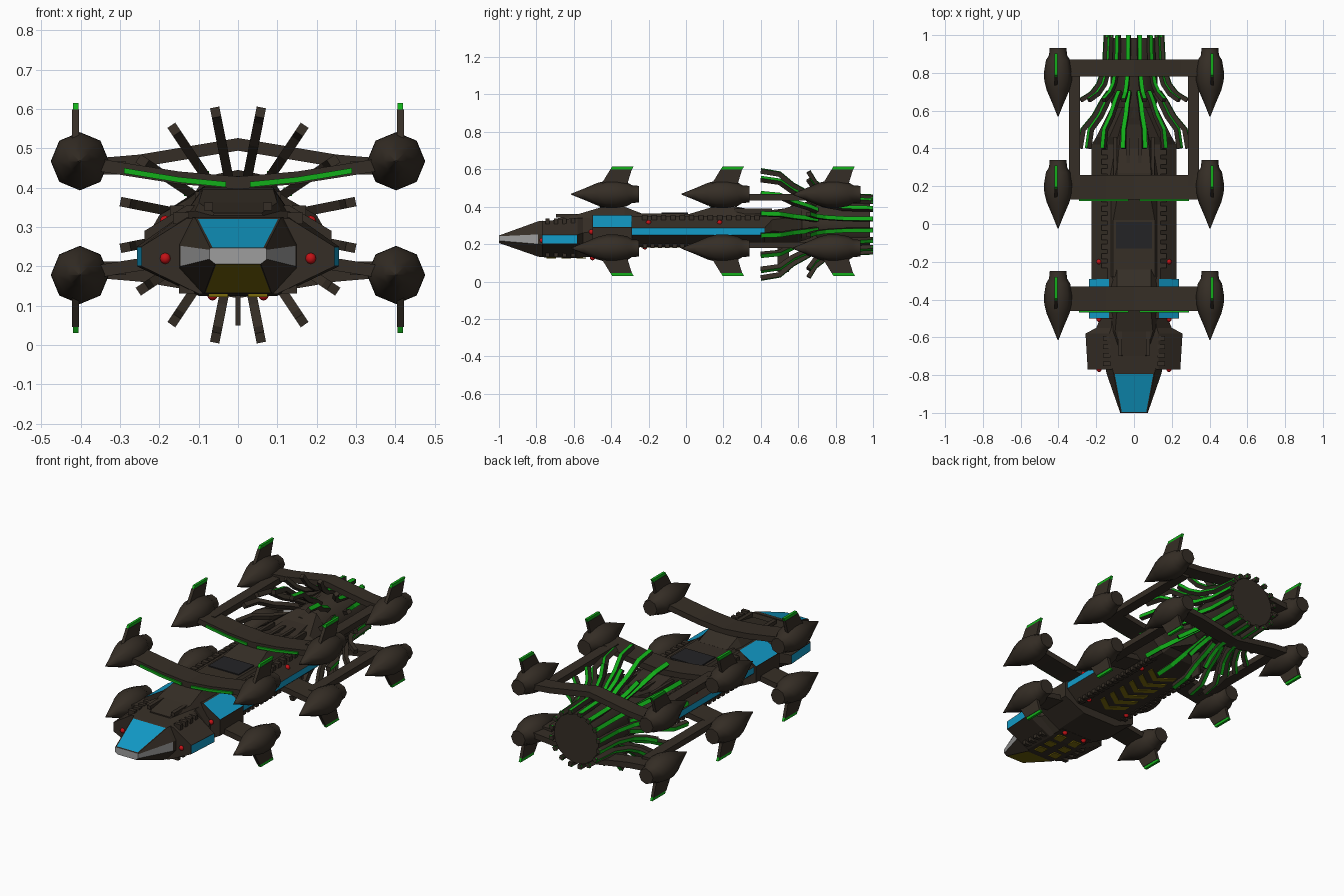
import bpy, bmesh, math
from mathutils import Vector

if "Cube" in bpy.data.objects:
    bpy.data.objects.remove(bpy.data.objects["Cube"])

def material(name, rgb):
    m = bpy.data.materials.new(name)
    m.diffuse_color = (*rgb, 1)
    m.use_nodes = True
    m.node_tree.nodes["Principled BSDF"].inputs["Base Color"].default_value = m.diffuse_color
    return m

BROWN = material("dark_brown", (0.036, 0.027, 0.019))
BLUE = material("window_blue", (0.006, 0.33, 0.58))
GREEN = material("glow_green", (0.006, 0.43, 0.010))
YELLOW = material("marking_yellow", (0.20, 0.15, 0.004))
RED = material("beacon_red", (0.55, 0.006, 0.008))
GREY = material("nose_grey", (0.34, 0.34, 0.34))
DARK = material("hatch_dark", (0.017, 0.017, 0.019))
MID = 0.645   # twice the height of the plane the pods mirror about
CZ = 0.305    # height of the engine axis

def finish(name, bm, mats, smooth=None):
    bmesh.ops.recalc_face_normals(bm, faces=bm.faces)
    me = bpy.data.meshes.new(name)
    bm.to_mesh(me)
    bm.free()
    for m in mats:
        me.materials.append(m)
    if smooth:
        me.shade_smooth()
        me.set_sharp_from_angle(angle=math.radians(smooth))
    ob = bpy.data.objects.new(name, me)
    bpy.context.collection.objects.link(ob)
    return ob

def loft_rings(bm, rings):
    """Skin rings of points; returns side faces as rows, then start and end caps."""
    vs = [[bm.verts.new(p) for p in r] for r in rings]
    n = len(vs[0])
    rows = [[bm.faces.new((a[i], a[(i + 1) % n], b[(i + 1) % n], b[i])) for i in range(n)]
            for a, b in zip(vs, vs[1:])]
    return rows, bm.faces.new(vs[0]), bm.faces.new(vs[-1])

def hull(name, sections, mats=(BROWN,), paint={}, front=0):
    """Loft of mirrored half sections; paint maps (segment, edge) to (material, inset)."""
    bm = bmesh.new()
    rings = [[(x, y, z) for x, z in half] + [(-x, y, z) for x, z in reversed(half)]
             for y, half in sections]
    rows, cap, _ = loft_rings(bm, rings)
    cap.material_index = front
    bmesh.ops.recalc_face_normals(bm, faces=bm.faces)
    for (seg, edge), (mat, inset) in paint.items():
        f = rows[seg][edge]
        if inset:
            bmesh.ops.inset_individual(bm, faces=[f], thickness=inset)
        f.material_index = mat
    return finish(name, bm, mats)

def boxes(name, items, mat):
    """Several boxes in one object, each (centre, size)."""
    bm = bmesh.new()
    for c, s in items:
        vs = bmesh.ops.create_cube(bm, size=1)["verts"]
        for v in vs:
            v.co = Vector(c) + Vector([v.co[i] * s[i] for i in range(3)])
    return finish(name, bm, (mat,))

def prism(bm, pts, offset):
    """Extrude a polygon by an offset vector."""
    loft_rings(bm, [pts, [Vector(p) + Vector(offset) for p in pts]])

# nose with windscreen, grey band and yellow chin
hull("nose", [
    (-1.0, [(.070, .246), (.073, .242), (.073, .218), (.058, .206)]),
    (-.79, [(.108, .322), (.146, .252), (.146, .200), (.085, .133)]),
    (-.765, [(.115, .325), (.150, .255), (.150, .195), (.090, .130)])],
    (BROWN, BLUE, GREY, YELLOW),
    {(0, 7): (1, .008), (0, 3): (3, .004), (0, 1): (2, 0), (0, 5): (2, 0)}, front=2)

# head block with side windows
hull("head", [
    (-.77, [(.13, .322), (.245, .250), (.245, .200), (.10, .130)]),
    (-.58, [(.13, .340), (.257, .250), (.257, .200), (.10, .125)]),
    (-.55, [(.12, .340), (.200, .260), (.200, .200), (.10, .130)]),
    (-.48, [(.12, .340), (.170, .270), (.170, .200), (.10, .130)])],
    (BROWN, BLUE), {(0, 1): (1, .003), (0, 5): (1, .003)})

# bridge block with big sloped windows
hull("bridge_block", [
    (-.50, [(.13, .355), (.238, .290), (.238, .200), (.11, .130)]),
    (-.29, [(.13, .355), (.238, .290), (.238, .200), (.11, .140)])],
    (BROWN, BLUE), {(0, 0): (1, .003), (0, 6): (1, .003)})

# long main body with blue side stripes, tapering into the engine
hull("main_body", [
    (-.29, [(.14, .350), (.225, .286), (.225, .250), (.15, .185)]),
    (.42, [(.14, .350), (.225, .286), (.225, .250), (.15, .185)]),
    (.46, [(.13, .370), (.200, .330), (.200, .270), (.13, .210)]),
    (.62, [(.06, .420), (.120, .350), (.120, .260), (.06, .190)])],
    (BROWN, BLUE), {(0, 1): (1, 0), (0, 5): (1, 0)})

# raised spine, wing pedestals and hood
hull("hood", [(-.70, [(.06, .335), (.07, .32)]), (-.57, [(.10, .362), (.12, .32)]),
              (-.46, [(.09, .395), (.13, .34)]), (-.33, [(.09, .400), (.13, .34)]),
              (-.24, [(.09, .365), (.12, .34)])])
hull("spine", [(-.28, [(.11, .365), (.13, .34)]), (.02, [(.11, .362), (.13, .34)]),
               (.13, [(.09, .395), (.13, .34)]), (.27, [(.09, .400), (.13, .34)]),
               (.40, [(.08, .375), (.11, .34)]), (.60, [(.06, .400), (.08, .34)])])
boxes("roof_hatch", [((0, -.06, .365), (.19, .14, .008))], DARK)
boxes("hood_ribs", [((s * .075, -.63, .352), (.022, .13, .02)) for s in (-1, 1)], BROWN)
boxes("spine_rails", [((s * x, .36, .375), (.018, .2, .03)) for s in (-1, 1) for x in (.03, .1)], BROWN)

# small blocks along the hull edges
teeth = []
for s in (-1, 1):
    teeth += [((s * .145, -.74 + i * .045, .322), (.04, .022, .03)) for i in range(4)]
    teeth += [((s * .155, -.22 + i * .05, .342), (.035, .028, .025)) for i in range(13)]
    teeth += [((s * .150, -.26 + i * .04, .190), (.035, .022, .022)) for i in range(16)]
    teeth += [((s * .130, -.74 + i * .045, .143), (.04, .022, .025)) for i in range(4)]
boxes("edge_blocks", teeth, BROWN)

# yellow chevrons and patches on the underside
bm = bmesh.new()
for i in range(6):
    y = -.24 + i * .08
    for s in (-1, 1):
        prism(bm, [(0, y, .185), (s * .085, y + .06, .185), (s * .085, y + .095, .185),
                   (0, y + .035, .185)], (0, 0, -.004))
finish("belly_chevrons", bm, (YELLOW,))
boxes("chin_patches", [((s * .05, y, .126), (.05, .05, .007))
                       for s in (-1, 1) for y in (-.72, -.64, -.56)], YELLOW)
boxes("belly_antenna", [((0, .52, .12), (.012, .06, .14))], BROWN)

# red beacons
bm = bmesh.new()
for x, y, z in [(.185, -.77, .22), (.185, -.505, .265), (.185, -.20, .315), (.185, .18, .315),
                (.065, -.50, .127), (.13, -.22, .185), (.13, .22, .185)]:
    for s in (-1, 1):
        vs = bmesh.ops.create_uvsphere(bm, u_segments=10, v_segments=6, radius=.014)["verts"]
        bmesh.ops.translate(bm, verts=vs, vec=(s * x, y, z))
finish("beacons", bm, (RED,), 50)

def revolve(name, profile, sides, x, y0, z, smooth):
    """Surface of revolution about a line parallel to y; profile is (y, radius)."""
    bm = bmesh.new()
    loft_rings(bm, [[(x + r * math.sin(a), y0 + y, z + r * math.cos(a))
                     for a in (math.tau * i / sides for i in range(sides))] for y, r in profile])
    return finish(name, bm, (BROWN,), smooth)

# engine core
revolve("engine_core", [(.56, .10), (.66, .125), (.82, .125), (.9, .14), (.985, .14)], 16, 0, 0, CZ, 30)

# two tiers of sixteen claws, green along the outside
def claws(name, path, half_w, depth):
    bm = bmesh.new()
    for k in range(16):
        a = math.tau * (k + .5) / 16
        out, side = Vector((math.sin(a), 0, math.cos(a))), Vector((math.cos(a), 0, -math.sin(a)))
        rings = []
        for i, (y, r) in enumerate(path):
            p, q = path[max(i - 1, 0)], path[min(i + 1, len(path) - 1)]
            t = Vector((q[0] - p[0], q[1] - p[1])).normalized()
            n = out * t.x - Vector((0, 1, 0)) * t.y
            c = out * r + Vector((0, y, CZ))
            rings.append([c + side * w + n * d for w, d in
                          ((-half_w, depth / 2), (half_w, depth / 2),
                           (half_w, -depth / 2), (-half_w, -depth / 2))])
        rows, _, tail = loft_rings(bm, rings)
        for row in rows:
            row[0].material_index = 1
    finish(name, bm, (BROWN, GREEN))

claws("front_claws", [(.40, .292), (.50, .275), (.57, .215), (.65, .17), (.70, .135)], .012, .026)
claws("rear_claws", [(.655, .288), (.69, .23), (.74, .19), (.84, .158), (1.0, .150)], .011, .024)
boxes("claw_tail_glow", [((.152 * math.sin(a), .995, CZ + .152 * math.cos(a)), (.022, .009, .022))
                         for a in (math.tau * (k + .5) / 16 for k in range(16))], GREEN)

# cross struts above, mirrored below
def strut(name, path, y0, y1, thick, mat, flip=False):
    pts = [(-x, z) for x, z in path[:-1]] + path[::-1]
    bm = bmesh.new()
    loft_rings(bm, [[(x, y, (MID - z - h) if flip else z + h) for y, h in
                     ((y0, -thick / 2), (y1, -thick / 2), (y1, thick / 2), (y0, thick / 2))]
                    for x, z in pts])
    finish(name, bm, (mat,))

CURVE = [(.38, .462), (.29, .447), (.15, .425), (0, .412)]
PEAK = [(.38, .457), (.25, .468), (0, .510)]
for flip, tag in ((False, "upper"), (True, "lower")):
    strut(tag + "_front_strut", CURVE, -.46, -.33, .032, BROWN, flip)
    strut(tag + "_middle_strut", CURVE, .13, .26, .032, BROWN, flip)
    strut(tag + "_rear_strut", PEAK, .78, .87, .032, BROWN, flip)
    z = MID - .450 if flip else .450
    boxes(tag + "_side_beams", [((s * .315, .50, z), (.06, .60, .034)) for s in (-1, 1)], BROWN)

# green leading edges of the upper struts, one bar per side
for tag, y in (("front", -.46), ("middle", .13)):
    bm = bmesh.new()
    for s in (-1, 1):
        loft_rings(bm, [[(s * x, yy, z + h) for yy, h in
                         ((y - .008, -.007), (y + .01, -.007), (y + .01, .007), (y - .008, .007))]
                        for x, z in ((.29, .443), (.15, .420), (.03, .408))])
    finish(tag + "_strut_glow", bm, (GREEN,))

# twelve pods with swept fins
POD = [(0, .002), (.07, .030), (.14, .060), (.19, .073), (.24, .074), (.30, .064), (.325, .048), (.365, .044)]
for y0, tag in ((-.615, "front"), (-.025, "middle"), (.568, "rear")):
    for s in (-1, 1):
        for up in (1, -1):
            z = .467 if up > 0 else .178
            name = f"{tag}_{'upper' if up > 0 else 'lower'}_{'right' if s > 0 else 'left'}_"
            revolve(name + "pod", POD, 8, s * .402, y0, z, 50)
            lev = lambda h: z + up * h
            for part, mat, w, (a, b, h0, c, d, h1) in (
                    ("fin", BROWN, .018, (.16, .30, .05, .21, .325, .132)),
                    ("fin_tip", GREEN, .014, (.21, .325, .130, .22, .335, .148))):
                bm = bmesh.new()
                x = s * .413 - w / 2
                prism(bm, [(x, y0 + a, lev(h0)), (x, y0 + b, lev(h0)),
                           (x, y0 + d, lev(h1)), (x, y0 + c, lev(h1))], (w, 0, 0))
                finish(name + part, bm, (mat,))
